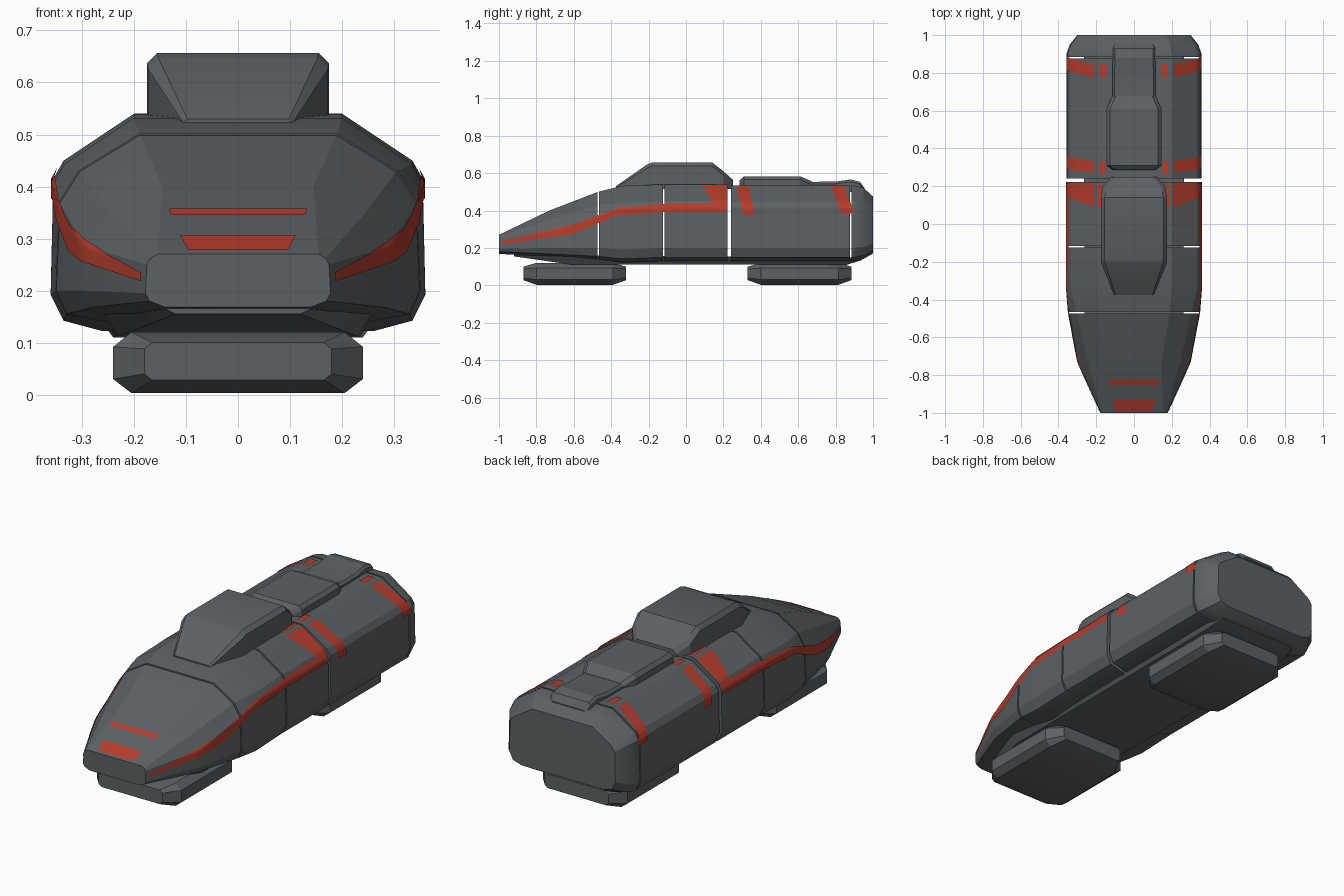
import bpy, bmesh, math
from mathutils import Vector
from mathutils.bvhtree import BVHTree

if "Cube" in bpy.data.objects:
    bpy.data.objects.remove(bpy.data.objects["Cube"])


def material(name, rgb):
    m = bpy.data.materials.new(name)
    m.use_nodes = True
    m.diffuse_color = (*rgb, 1)
    m.node_tree.nodes["Principled BSDF"].inputs["Base Color"].default_value = (*rgb, 1)
    return m


GREY = material("hull grey", (0.11, 0.12, 0.127))
RED = material("marking red", (0.46, 0.045, 0.025))


def finish(bm, name, mat):
    mesh = bpy.data.meshes.new(name)
    bm.to_mesh(mesh)
    bm.free()
    mesh.materials.append(mat)
    mesh.shade_smooth()
    mesh.set_sharp_from_angle(angle=math.radians(22))
    obj = bpy.data.objects.new(name, mesh)
    bpy.context.collection.objects.link(obj)
    return obj


def loft(stations):
    """Skin mirrored half sections [(y, [(x, z), ...]), ...] along y."""
    bm = bmesh.new()
    rings = []
    for y, half in stations:
        pts = half + [(-x, z) for x, z in reversed(half)]
        rings.append([bm.verts.new((x, y, z)) for x, z in pts])
    for a, b in zip(rings, rings[1:]):
        for i in range(len(a)):
            j = (i + 1) % len(a)
            bm.faces.new((a[i], a[j], b[j], b[i]))
    bm.faces.new(rings[0])
    bm.faces.new(rings[-1])
    bmesh.ops.recalc_face_normals(bm, faces=bm.faces)
    return bm


# Hull sections: top edge, shoulder, upper side, lower side, chine, belly
nose_tip = [(.155, .27), (.168, .262), (.175, .25), (.178, .195), (.17, .18), (.14, .168)]
nose_mid = [(.145, .4), (.245, .35), (.295, .285), (.3, .2), (.28, .168), (.2, .155)]
nose_end = [(.19, .5), (.305, .43), (.343, .37), (.35, .2), (.33, .155), (.25, .14)]
full = [(.2, .54), (.335, .45), (.355, .415), (.36, .2), (.335, .15), (.26, .13)]
rear = [(.2, .533), (.335, .445), (.353, .415), (.358, .2), (.335, .15), (.26, .13)]
tail = [(.19, .52), (.315, .435), (.335, .405), (.34, .205), (.315, .16), (.25, .142)]
tail_end = [(.17, .475), (.28, .405), (.297, .38), (.3, .225), (.28, .185), (.23, .17)]

front_car = [(-1, nose_tip), (-.73, nose_mid), (-.47, nose_end),
             (-.34, [(x, z - .008) for x, z in full]), (-.12, full), (.222, full)]
rear_car = [(.24, rear), (.9, rear), (.95, tail), (1, tail_end)]


def section(table, y):
    """Hull section at any y, interpolated between stations."""
    for (y0, a), (y1, b) in zip(table, table[1:]):
        if y0 <= y <= y1:
            t = (y - y0) / (y1 - y0)
            return [tuple(Vector(p).lerp(Vector(q), t)) for p, q in zip(a, b)]


def hull_panel(name, table, y0, y1):
    inner = [s for s in table if y0 < s[0] < y1]
    finish(loft([(y0, section(table, y0))] + inner + [(y1, section(table, y1))]), name, GREY)


# Hull panels, parted by narrow seams
SEAM = .004
for table, cuts, names in (
        (front_car, (-1, -.47, -.12, .222), ("nose", "front_cabin", "rear_cabin")),
        (rear_car, (.24, .88, 1), ("cargo_car", "tail_cap"))):
    for name, a, b in zip(names, cuts, cuts[1:]):
        hull_panel(name, table, a + SEAM * (a != cuts[0]), b - SEAM * (b != cuts[-1]))

# Belly keel joining both cars
finish(loft([(y, [(w + .03, top), (w, low)]) for y, w, top, low in
             ((-.92, .12, .17, .155), (-.62, .23, .16, .112),
              (.86, .24, .15, .11), (.94, .22, .15, .135))]), "keel", GREY)


# Hover pads
def pad(name, y0, y1):
    end = [(.165, .1), (.18, .088), (.18, .04), (.165, .028)]
    mid = [(.205, .12), (.24, .092), (.24, .03), (.205, .003)]
    finish(loft([(y0, end), (y0 + .07, mid), (y1 - .07, mid), (y1, end)]), name, GREY)


pad("front_pad", -.87, -.32)
pad("rear_pad", .33, .885)


# Roof housings: stations of y, half width, roof height
def housing(name, stations, chamfer, base):
    rings = []
    for y, w, top in stations:
        c = min(chamfer, max(top - base, .002) / 2)
        rings.append((y, [(w - c, top), (w, top - c), (w, base)]))
    finish(loft(rings), name, GREY)


housing("roof_engine", [(-.375, .105, .53), (-.21, .172, .645), (-.18, .175, .657),
                        (.14, .175, .657), (.2, .165, .61), (.25, .12, .565)], .02, .515)
housing("roof_hatch", [(.285, .11, .56), (.31, .145, .583), (.61, .145, .583),
                       (.675, .115, .555)], .018, .515)
housing("roof_vent", [(.64, .115, .553), (.8, .115, .555), (.88, .112, .566),
                      (.93, .112, .553), (.955, .1, .52)], .012, .5)


# Markings: thin sheets laid on the hull
def tree(table):
    bm = loft(table)
    result = BVHTree.FromBMesh(bm)
    bm.free()
    return result


FRONT, REAR = tree(front_car), tree(rear_car)


def along(path, t):
    f = t * (len(path) - 1)
    i = min(int(f), len(path) - 2)
    return Vector(path[i]).lerp(Vector(path[i + 1]), f - i)


def marking(name, hull, low, high, from_top=False, sides=(1, -1), steps=12, rows=10):
    """Project the strip between two paths on the hull: (y, z) from the side, (x, y) from the top."""
    for s in sides:
        bm = bmesh.new()
        grid, out = [], Vector((0, 0, 1)) if from_top else Vector((s, 0, 0))
        for i in range(steps + 1):
            column = []
            for j in range(rows + 1):
                u, v = along(low, i / steps).lerp(along(high, i / steps), j / rows)
                start = Vector((s * u, v, 2)) if from_top else Vector((2 * s, u, v))
                hit, normal = hull.ray_cast(start, -out)[:2]
                column.append(bm.verts.new(hit + normal * .004) if hit else None)
            grid.append(column)
        for a, b in zip(grid, grid[1:]):
            for j in range(rows):
                quad = (a[j], b[j], b[j + 1], a[j + 1])
                if all(quad):
                    face = bm.faces.new(quad)
                    face.normal_update()
                    if face.normal.dot(out) < 0:
                        face.normal_flip()
        side = "" if len(sides) == 1 else ("left_" if s > 0 else "right_")
        finish(bm, side + name, RED)


marking("side_stripe", FRONT,
        [(-.985, .218), (-.6, .275), (-.37, .375), (-.1, .393), (.218, .393)],
        [(-.985, .235), (-.6, .325), (-.35, .415), (-.1, .435), (.218, .438)], steps=60)
marking("stripe_flare", FRONT, [(.145, .436), (.218, .436)], [(.09, .533), (.218, .533)])
marking("cargo_band", REAR, [(.305, .375), (.37, .375)], [(.27, .527), (.333, .527)])
marking("tail_band", REAR, [(.83, .385), (.9, .385)], [(.775, .527), (.845, .527)])

# Roof ticks beside the housings
for name, hull, x0, x1, y0, y1 in (
        ("cabin_tick", FRONT, .17, .19, .09, .215),
        ("cargo_tick", REAR, .15, .183, .265, .33),
        ("tail_tick", REAR, .145, .18, .775, .848)):
    marking(name, hull, [(x0, y0), (x1, y0)], [(x0, y1), (x1, y1)], True, steps=2, rows=2)

# Nose plates
for name, wide, narrow, y0, y1 in (("nose_bar", .132, .13, -.85, -.825),
                                   ("nose_plate", .112, .096, -.99, -.93)):
    marking(name, FRONT, [(-narrow, y0), (narrow, y0)], [(-wide, y1), (wide, y1)], True, (1,))
